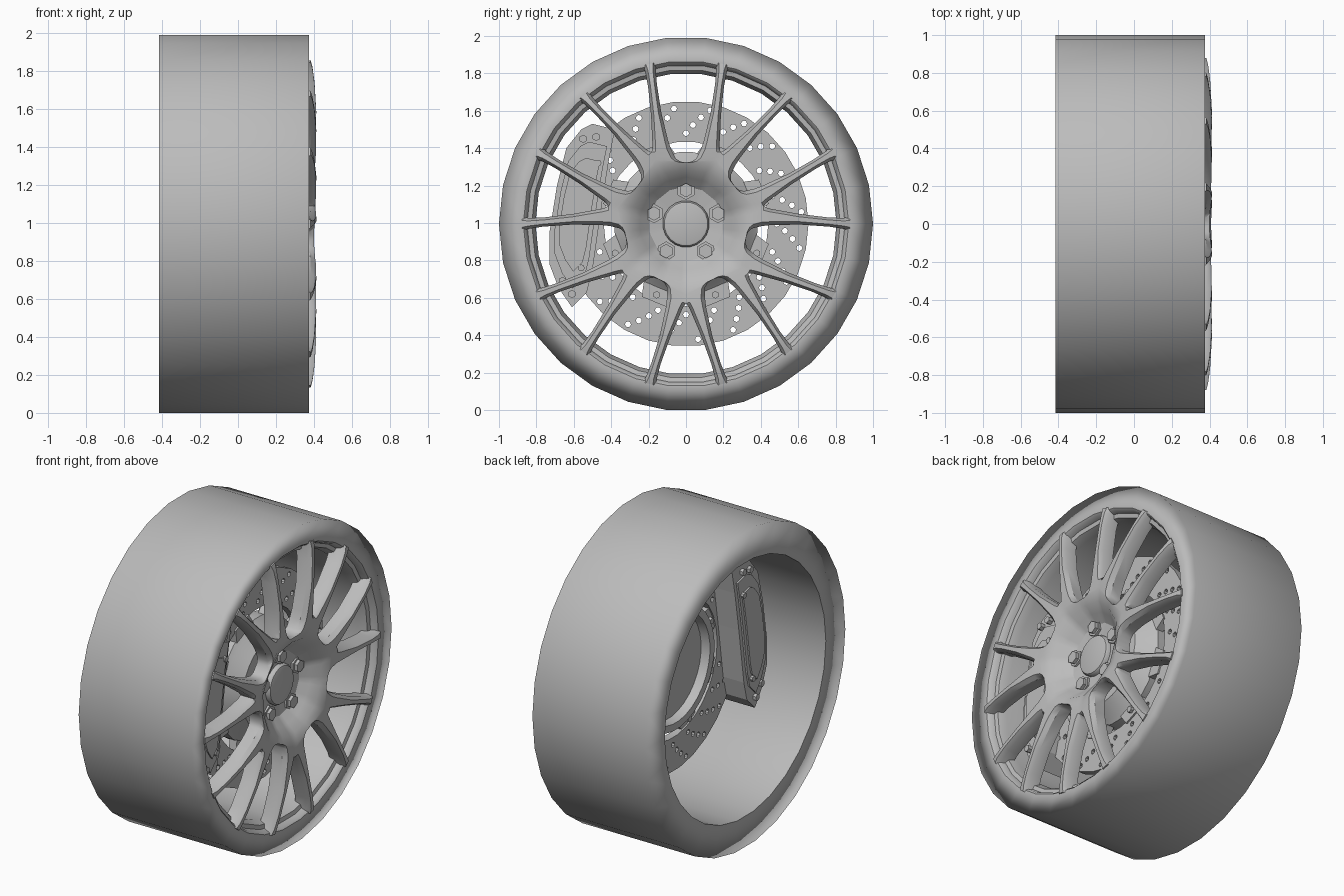
import bpy, bmesh, math
from mathutils import Vector

cube = bpy.data.objects.get("Cube")
if cube:
    bpy.data.objects.remove(cube)

ZC = 0.995  # height of the axle
STEP = math.tau / 14

grey = bpy.data.materials.new("plain_grey")
grey.use_nodes = True
grey.diffuse_color = (0.5, 0.5, 0.5, 1)
grey.node_tree.nodes["Principled BSDF"].inputs["Base Color"].default_value = grey.diffuse_color


def polar(x, r, a, side=0.0):
    """Point on the wheel: a turns from straight up towards +y, side is a tangential offset."""
    return Vector((x, r * math.sin(a) + side * math.cos(a),
                   ZC + r * math.cos(a) - side * math.sin(a)))


def finish(bm, name, angle=35):
    bmesh.ops.remove_doubles(bm, verts=bm.verts, dist=0.0003)
    bmesh.ops.recalc_face_normals(bm, faces=bm.faces)
    me = bpy.data.meshes.new(name)
    bm.to_mesh(me)
    bm.free()
    me.materials.append(grey)
    ob = bpy.data.objects.new(name, me)
    bpy.context.collection.objects.link(ob)
    bpy.ops.object.select_all(action='DESELECT')
    ob.select_set(True)
    bpy.context.view_layer.objects.active = ob
    if angle >= 180:
        bpy.ops.object.shade_smooth()
    elif angle:
        bpy.ops.object.shade_smooth_by_angle(angle=math.radians(angle))
    return ob


def lathe(name, profile, n=30, ends="join", angle=35):
    """Turn an (x, r) profile around the axle; ends are joined, capped or left open."""
    bm = bmesh.new()
    rings = [[bm.verts.new(polar(x, r, (k + 0.5) * math.tau / n)) for k in range(n)]
             for x, r in profile]
    pairs = list(zip(rings, rings[1:])) + ([(rings[-1], rings[0])] if ends == "join" else [])
    for p, q in pairs:
        for k in range(n):
            j = (k + 1) % n
            bm.faces.new((p[k], p[j], q[j], q[k]))
    if ends == "cap":
        bm.faces.new(rings[0])
        bm.faces.new(rings[-1])
    return finish(bm, name, angle)


def prism(bm, points, x0, x1):
    """Extrude a (y, z) outline along x."""
    lo, hi = ([bm.verts.new((x, y, z)) for y, z in points] for x in (x0, x1))
    bm.faces.new(lo)
    bm.faces.new(hi)
    for i in range(len(lo)):
        j = (i + 1) % len(lo)
        bm.faces.new((lo[i], lo[j], hi[j], hi[i]))


def peg(bm, y, z, radius, x0, x1, sides=6):
    prism(bm, [(y + radius * math.sin(k * math.tau / sides),
                z + radius * math.cos(k * math.tau / sides)) for k in range(sides)], x0, x1)


# Tyre with soft shoulders, shading led by the broad tread
tyre = lathe("tyre", [(0.375, 0.87), (0.375, 1.0), (-0.415, 1.0), (-0.415, 0.805)],
             ends="open", angle=180)
soft = tyre.modifiers.new("soft_shoulders", 'WEIGHTED_NORMAL')
soft.mode = 'FACE_AREA'
bpy.ops.object.modifier_apply(modifier=soft.name)

# Rim barrel
lathe("rim", [(0.375, 0.872), (0.365, 0.86), (0.335, 0.85), (0.33, 0.825), (0.28, 0.805),
              (-0.415, 0.805), (-0.40, 0.83), (0.2, 0.85), (0.36, 0.89)])

# Hub and spokes: half a pair of gaps, mirrored around the wheel
# station: radius and half width at the deep gap, then at the shallow gap, front x, depth
STATIONS = [
    (0.10, 0, 0.10, 0, 0.275, 0.05), (0.20, 0, 0.20, 0, 0.29, 0.06),
    (0.25, 0, 0.25, 0, 0.335, 0.08), (0.29, 0, 0.30, 0, 0.38, 0.10),
    (0.33, 0, 0.36, 0, 0.40, 0.10), (0.333, 0.03, 0.38, 0, 0.402, 0.10),
    (0.35, 0.055, 0.40, 0, 0.404, 0.10), (0.40, 0.08, 0.425, 0, 0.407, 0.10),
    (0.45, 0.097, 0.45, 0.018, 0.41, 0.10), (0.60, 0.133, 0.60, 0.082, 0.412, 0.10),
    (0.75, 0.156, 0.75, 0.136, 0.403, 0.10), (0.83, 0.162, 0.83, 0.157, 0.392, 0.10),
    (0.865, 0.155, 0.865, 0.155, 0.383, 0.11)]

bm = bmesh.new()
for k in range(14):
    mid = k * STEP if k % 2 == 0 else (k + 1) * STEP
    s = 1 if k % 2 == 0 else -1
    rows = []
    for rd, wd, rs, ws, x, depth in STATIONS:
        a = polar(x, rd, mid, s * wd)
        d = polar(x, rs, mid + s * STEP, -s * ws)
        inset = 0.27 if rd > 0.5 else 0.2
        b, c = a.lerp(d, inset), d.lerp(a, inset)
        back = [Vector((x - depth, p.y, p.z)) for p in (d, a)]
        a.x -= 0.028 if wd else 0
        d.x -= 0.028 if ws else 0
        rows.append([bm.verts.new(p) for p in (a, b, c, d, *back)])
    for i, (p, q) in enumerate(zip(rows, rows[1:])):
        for j in range(6):
            n = (j + 1) % 6
            inner = (j == 3 and not STATIONS[i + 1][3]) or (j == 5 and not STATIONS[i + 1][1])
            if not inner:
                bm.faces.new((p[j], p[n], q[n], q[j]))
    bm.faces.new(rows[-1])
finish(bm, "hub_and_spokes", 30)

# Centre cap and wheel nuts sunk in the hub dish
lathe("centre_cap", [(0.23, 0.125), (0.295, 0.125), (0.307, 0.117), (0.31, 0.108)],
      n=20, ends="cap")
bm = bmesh.new()
for k in range(5):
    p = polar(0, 0.18, k * math.tau / 5)
    peg(bm, p.y, p.z, 0.052, 0.25, 0.298)
    peg(bm, p.y, p.z, 0.038, 0.298, 0.318)
finish(bm, "wheel_nuts", 0)

# Drilled brake disc
disc = lathe("brake_disc", [(0.09, 0.44), (0.09, 0.655), (0.14, 0.655), (0.14, 0.44)], n=30)
bm = bmesh.new()
for k in range(20):
    for i in range(4):
        r = 0.485 + 0.045 * i
        p = polar(0, r, k * math.tau / 20 + 0.07 * i)
        peg(bm, p.y, p.z, 0.016, 0.0, 0.2, 8)
drill = finish(bm, "disc_drill", 0)
drill.hide_render = True
cut = disc.modifiers.new("holes", 'BOOLEAN')
cut.operation = 'DIFFERENCE'
cut.solver = 'EXACT'
cut.object = drill
bpy.context.view_layer.objects.active = disc
bpy.ops.object.modifier_apply(modifier=cut.name)
bpy.data.objects.remove(drill)

# Disc bell with a raised ring on its back
lathe("disc_bell", [(0.125, 0.04), (0.125, 0.33), (0.07, 0.34), (0.07, 0.385), (0.14, 0.385),
                    (0.16, 0.36), (0.235, 0.29), (0.245, 0.14)], n=32, ends="cap")

# Bridges between bell and disc, each with a bolt
bm = bmesh.new()
for k in range(8):
    a = (k + 0.5) * math.tau / 8
    prism(bm, [polar(0, r, a, w).yz for r, w in
               ((0.37, -0.09), (0.37, 0.09), (0.45, 0.07), (0.45, -0.07))], 0.10, 0.15)
    p = polar(0, 0.41, a)
    peg(bm, p.y, p.z, 0.02, 0.08, 0.17)
finish(bm, "disc_bridges", 0)

# Brake caliper with raised plates, bolts and pad pins
OUTLINE = [(-0.64, 1.40), (-0.56, 1.5), (-0.50, 1.53), (-0.38, 1.50), (-0.41, 1.35),
           (-0.45, 1.1), (-0.50, 0.75), (-0.53, 0.63), (-0.61, 0.55), (-0.68, 0.65),
           (-0.73, 0.78), (-0.73, 0.95), (-0.69, 1.2)]
bm = bmesh.new()
prism(bm, OUTLINE, -0.055, 0.22)
for scale, reach in ((0.8, 0.012), (0.62, 0.022)):
    plate = [(-0.59 + (y + 0.59) * scale, 1.05 + (z - 1.05) * scale) for y, z in OUTLINE]
    prism(bm, plate, 0.22, 0.22 + reach)
    prism(bm, plate, -0.055 - reach, -0.055)
for y, z in ((-0.55, 1.45), (-0.48, 1.46), (-0.66, 0.69), (-0.61, 0.62)):
    peg(bm, y, z, 0.022, -0.075, 0.25)
for y, z in ((-0.47, 1.32), (-0.56, 0.76)):
    peg(bm, y, z, 0.018, -0.085, 0.25, 8)
finish(bm, "brake_caliper", 0)
